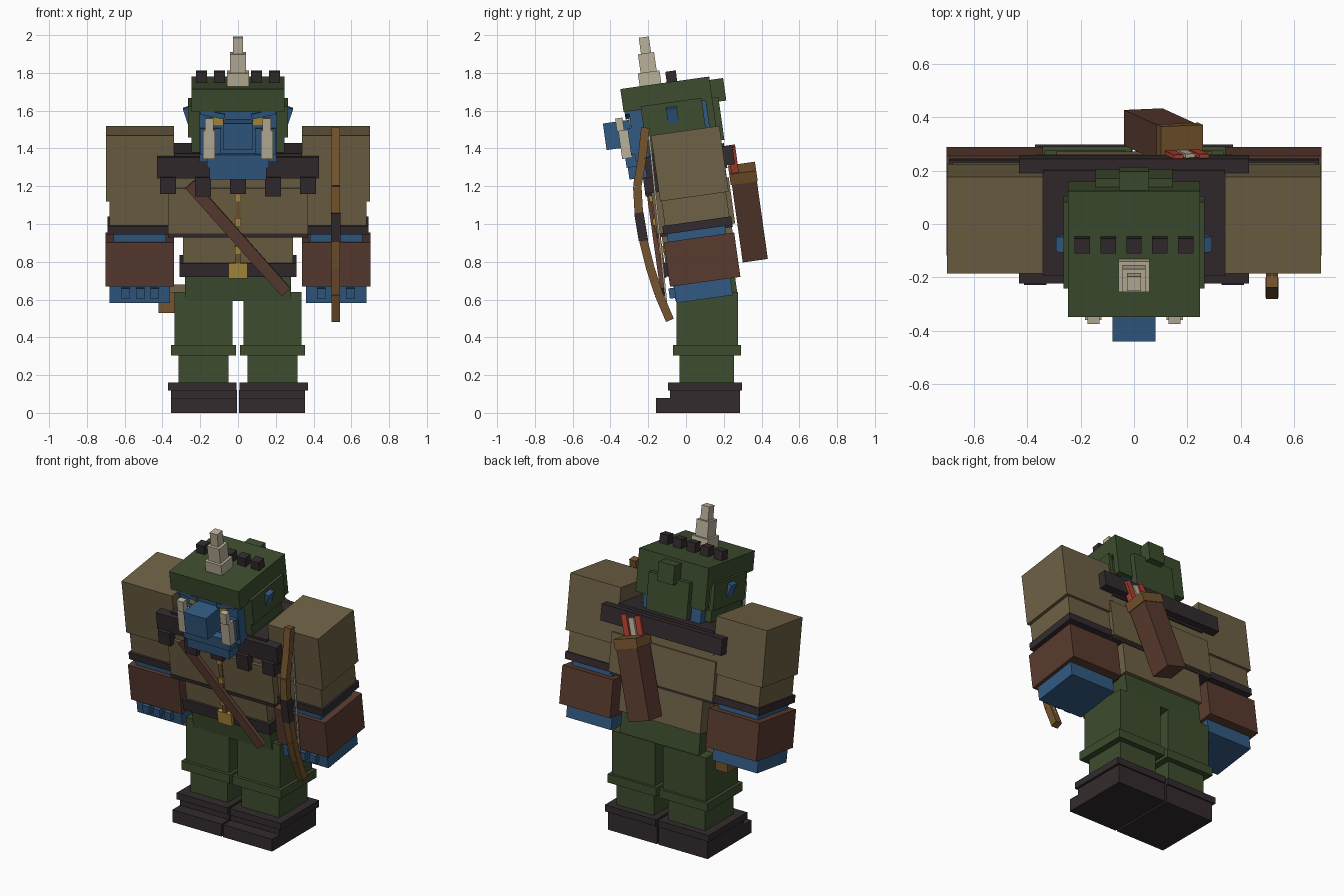
import bpy, math
from mathutils import Matrix, Vector


def mat(name, r, g, b):
    m = bpy.data.materials.new(name)
    lin = [((c / 255 + 0.055) / 1.055) ** 2.4 for c in (r, g, b)]
    m.diffuse_color = (*lin, 1)
    return m


OLIVE = mat("olive_cloth", 110, 97, 69)
GREEN = mat("dark_green", 61, 77, 46)
BLUE = mat("blue_skin", 49, 90, 130)
BROWN = mat("red_brown_leather", 90, 59, 48)
BLACK = mat("near_black", 51, 43, 45)
GOLD = mat("gold", 172, 140, 62)
BONE = mat("bone", 186, 177, 155)
RED = mat("red", 178, 64, 48)
WOOD = mat("wood", 117, 84, 46)

# upper body leans forward about the hips
LEAN = (Matrix.Translation((0, 0, 0.7)) @ Matrix.Rotation(math.radians(8), 4, 'X')
        @ Matrix.Translation((0, 0, -0.7)))
UPRIGHT = Matrix.Identity(4)
FACES = [(0, 3, 2, 1), (4, 5, 6, 7), (0, 1, 5, 4), (1, 2, 6, 5), (2, 3, 7, 6), (3, 0, 4, 7)]


def box(name, m, x, y, z, frame=LEAN, mirror=False, turn=None):
    """Box from x, y, z ranges; turn is an optional rotation about its centre."""
    c = Vector([(a + b) / 2 for a, b in (x, y, z)])
    h = [(b - a) / 2 for a, b in (x, y, z)]
    for s in ((1, -1) if mirror else (1,)):
        vs = []
        for k in (-1, 1):
            for i, j in ((-1, -1), (1, -1), (1, 1), (-1, 1)):
                p = Vector((i * h[0], j * h[1], k * h[2]))
                if turn:
                    p = turn @ p
                p = p + c
                p.x *= s
                vs.append(frame @ p)
        faces = FACES if s == 1 else [f[::-1] for f in FACES]
        me = bpy.data.meshes.new(name)
        me.from_pydata(vs, [], faces)
        me.materials.append(m)
        ob = bpy.data.objects.new(name, me)
        bpy.context.collection.objects.link(ob)


def rod(name, m, x, a, b, thick):
    """Square rod in the plane x between two (y, z) points."""
    d = Vector((0, b[0] - a[0], b[1] - a[1]))
    frame = (Matrix.Translation((x, (a[0] + b[0]) / 2, (a[1] + b[1]) / 2))
             @ d.to_track_quat('Z', 'Y').to_matrix().to_4x4())
    t, l = thick / 2, d.length / 2
    box(name, m, (-t, t), (-t, t), (-l, l), frame)


# legs and boots
for n, m, x, y, z in (
        ("thigh", GREEN, (0.03, 0.335), (-0.05, 0.275), (0.355, 0.64)),
        ("knee_cuff", GREEN, (0.01, 0.355), (-0.07, 0.29), (0.305, 0.36)),
        ("shin", GREEN, (0.05, 0.315), (-0.035, 0.255), (0.15, 0.31)),
        ("boot_rim", BLACK, (0.008, 0.37), (-0.095, 0.297), (0.118, 0.16)),
        ("boot", BLACK, (0.006, 0.355), (-0.085, 0.287), (0, 0.12)),
        ("boot_toe", BLACK, (0.006, 0.355), (-0.16, -0.08), (0, 0.08))):
    box(n, m, x, y, z, UPRIGHT, True)

# torso
box("hips", GREEN, (-0.28, 0.28), (-0.07, 0.26), (0.6, 0.75))
box("belt", BLACK, (-0.31, 0.31), (-0.11, 0.2), (0.735, 0.808))
box("waist", OLIVE, (-0.29, 0.29), (-0.095, 0.19), (0.78, 0.97))
box("jacket_back", OLIVE, (-0.29, 0.29), (0.18, 0.28), (0.74, 0.97))
box("chest_hem", BLACK, (-0.37, 0.37), (-0.122, 0.285), (0.947, 0.968))
box("chest", OLIVE, (-0.37, 0.37), (-0.118, 0.3), (0.965, 1.21))
box("upper_chest", OLIVE, (-0.345, 0.345), (-0.1, 0.29), (1.2, 1.3))
box("placket", WOOD, (-0.013, 0.013), (-0.125, -0.1), (0.81, 1.24))
for z in (0.88, 1.03, 1.16):
    box("button", GOLD, (-0.016, 0.016), (-0.132, -0.09), (z - 0.018, z + 0.018))
box("buckle", GOLD, (-0.05, 0.05), (-0.128, -0.1), (0.73, 0.81))
box("chest_strap", BROWN, (-0.031, 0.031), (-0.142, -0.118), (0.56, 1.33),
    turn=Matrix.Rotation(math.radians(-41.5), 3, 'Y'))

# collar with hanging tabs
box("collar_yoke", BLACK, (-0.34, 0.34), (-0.1, 0.3), (1.26, 1.393))
box("collar_front", BLACK, (-0.43, 0.43), (-0.13, -0.06), (1.265, 1.378))
box("collar_back", BLACK, (-0.43, 0.43), (0.285, 0.342), (1.275, 1.378))
for i in range(-2, 3):
    x = i * 0.185
    low = 1.17 if abs(i) == 1 else 1.185
    box("collar_tab", BLACK, (x - 0.042, x + 0.042), (-0.15, -0.075), (low, 1.272))

# arms
for n, m, x, y, z in (
        ("shoulder", OLIVE, (0.34, 0.7), (-0.077, 0.289), (1.135, 1.487)),
        ("sleeve", OLIVE, (0.35, 0.68), (-0.07, 0.275), (1.0, 1.14)),
        ("sleeve_band", BLACK, (0.345, 0.692), (-0.084, 0.284), (0.958, 1.004)),
        ("wrist", BLUE, (0.38, 0.66), (-0.066, 0.245), (0.91, 0.965)),
        ("bracer", BROWN, (0.34, 0.702), (-0.088, 0.288), (0.68, 0.917)),
        ("hand", BLUE, (0.36, 0.68), (-0.067, 0.235), (0.59, 0.685))):
    box(n, m, x, y, z, mirror=True)
for x in (0.44, 0.517, 0.594):
    box("knuckle", BLUE, (x - 0.023, x + 0.023), (-0.098, -0.06), (0.617, 0.672), mirror=True)

# head and face
box("head", BLUE, (-0.205, 0.205), (-0.175, 0.245), (1.36, 1.64))
box("jaw", BLUE, (-0.165, 0.165), (-0.228, 0.05), (1.335, 1.405))
box("chin", BLUE, (-0.15, 0.15), (-0.222, 0.05), (1.272, 1.34))
box("snout", BLUE, (-0.08, 0.08), (-0.32, -0.17), (1.443, 1.585))
box("cheek", BLUE, (0.09, 0.2), (-0.195, -0.1), (1.4, 1.54), mirror=True)
box("eye", GOLD, (0.068, 0.135), (-0.183, -0.17), (1.553, 1.6), mirror=True)
box("eyebrow", BLUE, (0.07, 0.2), (-0.198, -0.17), (1.603, 1.63), mirror=True,
    turn=Matrix.Rotation(math.radians(-12), 3, 'Y'))
box("tusk", BONE, (0.122, 0.184), (-0.245, -0.19), (1.385, 1.535), mirror=True)
box("tusk_tip", BONE, (0.13, 0.175), (-0.252, -0.213), (1.53, 1.602), mirror=True)
box("ear", BLUE, (0.235, 0.28), (0.022, 0.08), (1.54, 1.622), mirror=True,
    turn=Matrix.Rotation(math.radians(18), 3, 'Y'))

# helmet
box("helmet_crown", GREEN, (-0.247, 0.247), (-0.203, 0.272), (1.63, 1.753))
box("helmet_back", GREEN, (-0.247, 0.247), (0.235, 0.272), (1.485, 1.64))
box("helmet_side", GREEN, (0.203, 0.247), (-0.11, 0.2), (1.4, 1.64), mirror=True)
box("helmet_flap", GREEN, (0.24, 0.264), (-0.11, 0.216), (1.48, 1.647), mirror=True)
box("neck_guard", GREEN, (-0.145, 0.145), (0.26, 0.305), (1.41, 1.64))
box("helmet_knob", GREEN, (-0.057, 0.057), (0.26, 0.344), (1.615, 1.735))
for i in range(-2, 3):
    box("helmet_stud", BLACK, (i * 0.097 - 0.029, i * 0.097 + 0.029), (0.045, 0.101), (1.745, 1.81))
for n, r, z in (("horn_base", 0.058, (1.745, 1.822)), ("horn_middle", 0.043, (1.82, 1.922)),
                ("horn_tip", 0.027, (1.92, 2.008))):
    box(n, BONE, (-r, r), (-0.042 - r, -0.042 + r), z)

# quiver slung across the back, with arrows
QUIVER = (LEAN @ Matrix.Translation((0.105, 0.377, 1.005))
          @ Matrix.Rotation(math.radians(17), 4, 'Y'))
box("quiver", BROWN, (-0.075, 0.075), (-0.066, 0.068), (-0.24, 0.215), QUIVER)
box("quiver_rim", WOOD, (-0.082, 0.082), (-0.072, 0.072), (0.195, 0.255), QUIVER)
for x, m, top in ((-0.048, RED, 0.37), (0, BONE, 0.36), (0.048, RED, 0.385)):
    box("arrow", m, (x - 0.019, x + 0.019), (-0.06, -0.02), (0.2, top), QUIVER)

# bow in front of the left arm, dark grip in the middle
BOW = [(-0.215, 1.51), (-0.232, 1.35), (-0.258, 1.2), (-0.25, 1.06),
       (-0.225, 0.91), (-0.19, 0.77), (-0.145, 0.63), (-0.085, 0.49)]
for i, (a, b) in enumerate(zip(BOW, BOW[1:])):
    rod("bow_grip" if i == 3 else "bow_limb", BLACK if i == 3 else WOOD, 0.517, a, b,
        0.05 if i == 3 else 0.045)
rod("bow_string", BONE, 0.517, (-0.195, 1.47), (-0.1, 0.54), 0.01)

# pouch at the right hip
box("hip_pouch", WOOD, (-0.42, -0.29), (0.04, 0.18), (0.53, 0.66), UPRIGHT)
box("pouch_flap", OLIVE, (-0.425, -0.28), (0.03, 0.19), (0.635, 0.68), UPRIGHT)
